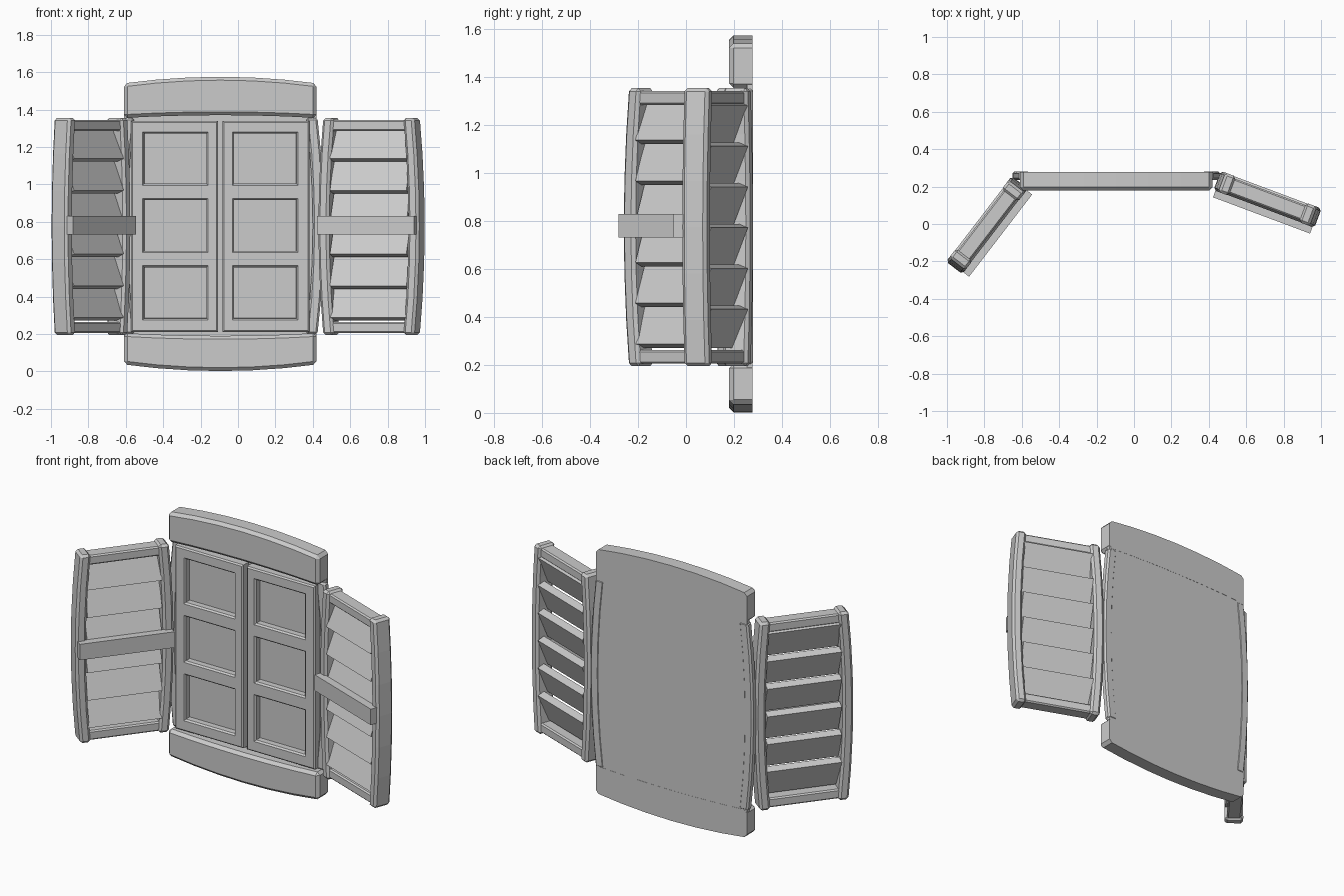
import bpy, bmesh, math
from mathutils import Matrix

cube = bpy.data.objects.get("Cube")
if cube:
    bpy.data.objects.remove(cube, do_unlink=True)

grey = bpy.data.materials.new("plain_grey")
grey.use_nodes = True
grey.diffuse_color = (0.6, 0.6, 0.6, 1)
grey.node_tree.nodes["Principled BSDF"].inputs["Base Color"].default_value = (0.6, 0.6, 0.6, 1)

MID = -0.095   # centre line of the window


def finish(name, bm, place=None):
    bmesh.ops.recalc_face_normals(bm, faces=bm.faces)
    mesh = bpy.data.meshes.new(name)
    bm.to_mesh(mesh)
    bm.free()
    mesh.materials.append(grey)
    obj = bpy.data.objects.new(name, mesh)
    bpy.context.scene.collection.objects.link(obj)
    if place:
        obj.matrix_world = place
    return obj


def chamfer(bm, width, flat_back=None):
    edges = [e for e in bm.edges if e.calc_face_angle(0) > 0.5
             and (flat_back is None or any(v.co.y < flat_back - 0.001 for v in e.verts))]
    bmesh.ops.bevel(bm, geom=edges, offset=width, segments=1, affect='EDGES')


def box(name, x, y, z, bevel=0.0, place=None):
    bm = bmesh.new()
    bmesh.ops.create_cube(bm, size=1)
    for v in bm.verts:
        for i, (a, b) in enumerate((x, y, z)):
            v.co[i] = (a + b) / 2 + v.co[i] * (b - a)
    if bevel:
        chamfer(bm, bevel)
    return finish(name, bm, place)


def bowed(name, span, low, high, y, bevel, upright=False, place=None, flat_back=False, steps=6):
    """Bar along span; low and high are (end value, bulge at the middle)."""
    bm = bmesh.new()
    pts = []
    for k in range(steps + 1):
        t = k / steps
        pts.append((span[0] + (span[1] - span[0]) * t, 4 * t * (1 - t)))
    outline = [(s, low[0] + low[1] * c) for s, c in pts]
    outline += [(s, high[0] + high[1] * c) for s, c in reversed(pts)]
    if upright:
        outline = [(b, a) for a, b in outline]
    face = bm.faces.new([bm.verts.new((a, y[0], b)) for a, b in outline])
    new = bmesh.ops.extrude_face_region(bm, geom=[face])["geom"]
    for v in new:
        if isinstance(v, bmesh.types.BMVert):
            v.co.y = y[1]
    bmesh.ops.recalc_face_normals(bm, faces=bm.faces)
    chamfer(bm, bevel, y[1] if flat_back else None)
    return finish(name, bm, place)


# Arched head, sill and the flat backing
ends = (MID - 0.515, MID + 0.515)
wall = (0.18, 0.278)
bowed("window_head", ends, (1.355, 0.015), (1.54, 0.035), wall, 0.018, flat_back=True)
bowed("window_sill", ends, (0.037, -0.035), (0.205, -0.015), wall, 0.018, flat_back=True)
box("backing_panel", ends, (0.255, 0.277), (0.19, 1.37))

# Bowed side jambs
for side, word in ((-1, "right"), (1, "left")):
    bowed(word + "_jamb", (0.2, 1.355), (MID + side * 0.46, side * 0.035),
          (MID + side * 0.52, side * 0.035), (0.235, 0.28), 0.01, upright=True)


# Sashes, each with three sunken panes
def sash(name, side):
    bm = bmesh.new()
    xs = [MID + side * d for d in (0.012, 0.065, 0.415, 0.477)]
    zs = [0.21, 0.275, 0.565, 0.635, 0.925, 0.995, 1.28, 1.34]
    grid = [[bm.verts.new((x, 0.2, z)) for z in zs] for x in xs]
    panes = []
    for i in range(len(xs) - 1):
        for j in range(len(zs) - 1):
            f = bm.faces.new((grid[i][j], grid[i + 1][j], grid[i + 1][j + 1], grid[i][j + 1]))
            if i == 1 and j % 2:
                panes.append(f)
    rim = [e for e in bm.edges if e.is_boundary]
    new = bmesh.ops.extrude_edge_only(bm, edges=rim)["geom"]
    for v in new:
        if isinstance(v, bmesh.types.BMVert):
            v.co.y = 0.265
    bmesh.ops.recalc_face_normals(bm, faces=bm.faces)
    front = [f for f in bm.faces if abs(f.normal.y) > 0.9]
    if front[0].normal.y > 0:
        bmesh.ops.reverse_faces(bm, faces=bm.faces)
    # Sloped edge, then a straight drop to the pane
    for width, depth in ((0.012, -0.01), (0.001, -0.035)):
        bmesh.ops.inset_individual(bm, faces=panes, thickness=width, depth=depth)
    outer = [e for e in bm.edges if len(e.link_faces) == 2 and e.calc_face_angle() > 1.5
             and all(abs(v.co.y - 0.2) < 0.001 for v in e.verts)]
    bmesh.ops.bevel(bm, geom=outer, offset=0.008, segments=1, affect='EDGES')
    finish(name, bm)


sash("right_sash", -1)
sash("left_sash", 1)


# Louvred shutters, built flat and swung on their hinges
def shutter(word, x, y, angle):
    place = Matrix.Translation((x, y, 0)) @ Matrix.Rotation(math.radians(angle), 4, 'Z')
    for s, part in ((-1, "_shutter_stile_a"), (1, "_shutter_stile_b")):
        bowed(word + part, (0.195, 1.355), (s * 0.198, s * 0.028), (s * 0.26, s * 0.028),
              (-0.055, 0.055), 0.014, upright=True, place=place)
    for z, part in ((0.205, "_shutter_bottom_rail"), (1.285, "_shutter_top_rail")):
        box(word + part, (-0.22, 0.22), (-0.042, 0.042), (z, z + 0.058), 0.008, place)
    for k in range(6):
        tilt = Matrix.Translation((0, 0, 0.36 + 0.17 * k)) @ Matrix.Rotation(math.radians(-22), 4, 'X')
        box(f"{word}_shutter_slat_{k + 1}", (-0.218, 0.218), (-0.022, 0.022), (-0.087, 0.087),
            place=place @ tilt)
    box(word + "_shutter_crossbar", (-0.277, 0.277), (-0.092, -0.045), (0.732, 0.83), place=place)


shutter("left", 0.714, 0.132, -20.5)
shutter("right", -0.786, -0.006, 52.5)
